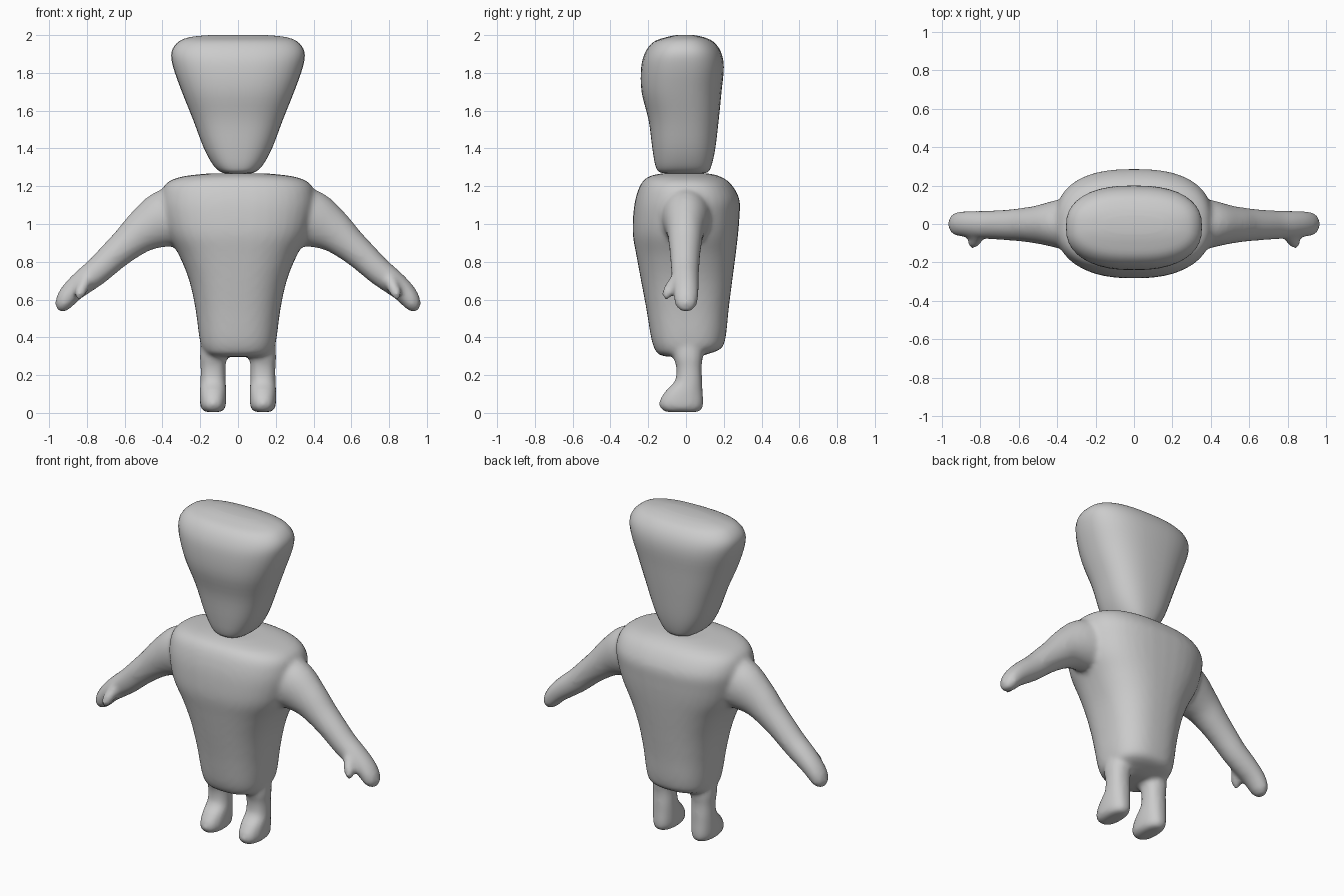
import bpy, bmesh, math
from mathutils import Vector

if "Cube" in bpy.data.objects:
    bpy.data.objects.remove(bpy.data.objects["Cube"])


def refine(rows, steps=4):
    """Catmull-Rom interpolation between rows of section numbers."""
    out = []
    n = len(rows)
    for i in range(n - 1):
        p0, p1, p2, p3 = (rows[min(max(k, 0), n - 1)] for k in (i - 1, i, i + 1, i + 2))
        for s in range(steps):
            t = s / steps
            out.append([0.5 * (2*b + (c - a)*t + (2*a - 5*b + 4*c - d)*t*t
                               + (3*b - a - 3*c + d)*t**3)
                        for a, b, c, d in zip(p0, p1, p2, p3)])
    out.append(list(rows[-1]))
    return out


def loft(bm, rings):
    """Skin closed rings of points and cap both ends."""
    loops = [[bm.verts.new(p) for p in r] for r in rings]
    n = len(loops[0])
    for a, b in zip(loops, loops[1:]):
        for i in range(n):
            bm.faces.new((a[i], a[(i + 1) % n], b[(i + 1) % n], b[i]))
    bm.faces.new(loops[0][::-1])
    bm.faces.new(loops[-1])


def upright(bm, rows, cx=0.0, power=2.5, n=40):
    """Rows: z, half width, y front, y back; superellipse sections."""
    rings = []
    for z, hw, y0, y1 in refine(rows):
        ring = []
        for i in range(n):
            a = 2 * math.pi * i / n
            c, s = math.cos(a), math.sin(a)
            ring.append((cx + hw * math.copysign(abs(c) ** (2 / power), c),
                         (y0 + y1) / 2 + (y1 - y0) / 2 * math.copysign(abs(s) ** (2 / power), s), z))
        rings.append(ring)
    loft(bm, rings)


def limb(bm, rows, side, n=24):
    """Rows: x, y, z, in-plane radius, depth radius; tube along its path."""
    rows = refine(rows)
    rings = []
    for k, (x, y, z, r, d) in enumerate(rows):
        a, b = rows[max(k - 1, 0)], rows[min(k + 1, len(rows) - 1)]
        t = Vector([b[j] - a[j] for j in range(3)]).normalized()
        u = t.cross(Vector((0, 1, 0))).normalized()
        v = u.cross(t)
        ring = []
        for i in range(n):
            w = 2 * math.pi * i / n
            p = Vector((x, y, z)) + u * r * math.cos(w) + v * d * math.sin(w)
            ring.append((side * p.x, p.y, p.z))
        rings.append(ring)
    loft(bm, rings)


def finish(bm, name):
    bmesh.ops.recalc_face_normals(bm, faces=bm.faces)
    me = bpy.data.meshes.new(name)
    bm.to_mesh(me)
    bm.free()
    for p in me.polygons:
        p.use_smooth = True
    ob = bpy.data.objects.new(name, me)
    bpy.context.collection.objects.link(ob)
    return ob


# Head: wedge, wide at the top
bm = bmesh.new()
upright(bm, [
    (1.265, 0.05, -0.08, 0.07), (1.275, 0.09, -0.14, 0.115), (1.31, 0.13, -0.162, 0.135),
    (1.40, 0.18, -0.178, 0.155), (1.55, 0.237, -0.198, 0.173), (1.70, 0.297, -0.235, 0.188),
    (1.83, 0.343, -0.237, 0.20), (1.91, 0.352, -0.215, 0.185), (1.965, 0.315, -0.17, 0.145),
    (1.99, 0.25, -0.10, 0.09), (2.0, 0.15, -0.05, 0.04)])
finish(bm, "head")

# Torso
bm = bmesh.new()
upright(bm, [
    (0.297, 0.11, -0.10, 0.06), (0.31, 0.16, -0.145, 0.11), (0.34, 0.19, -0.167, 0.185),
    (0.40, 0.205, -0.185, 0.21), (0.55, 0.225, -0.21, 0.226), (0.70, 0.258, -0.238, 0.245),
    (0.83, 0.31, -0.262, 0.262), (0.94, 0.37, -0.281, 0.275), (1.04, 0.40, -0.28, 0.283),
    (1.13, 0.41, -0.268, 0.283), (1.21, 0.385, -0.24, 0.24), (1.25, 0.30, -0.20, 0.185),
    (1.268, 0.15, -0.13, 0.12)])

for side in (1, -1):
    # Arm ending in a mitten hand
    limb(bm, [
        (0.30, 0, 1.05, 0.16, 0.15), (0.40, 0, 1.02, 0.15, 0.125), (0.50, -0.003, 0.965, 0.115, 0.10),
        (0.58, -0.004, 0.90, 0.092, 0.088), (0.66, -0.005, 0.83, 0.08, 0.08),
        (0.74, -0.005, 0.755, 0.073, 0.075), (0.81, -0.003, 0.70, 0.068, 0.072),
        (0.87, 0, 0.65, 0.06, 0.068), (0.912, 0, 0.60, 0.052, 0.063),
        (0.928, 0, 0.56, 0.04, 0.05), (0.93, 0, 0.535, 0.015, 0.02)], side)
    # Thumb
    limb(bm, [
        (0.79, -0.03, 0.73, 0.035, 0.035), (0.815, -0.07, 0.68, 0.033, 0.033),
        (0.838, -0.10, 0.63, 0.029, 0.029), (0.843, -0.105, 0.60, 0.012, 0.012)], side)
    # Leg and foot
    upright(bm, [
        (0.004, 0.045, -0.11, 0.07), (0.03, 0.066, -0.14, 0.09), (0.07, 0.07, -0.138, 0.092),
        (0.12, 0.07, -0.105, 0.088), (0.17, 0.067, -0.058, 0.086), (0.24, 0.066, -0.052, 0.083),
        (0.30, 0.07, -0.065, 0.088), (0.40, 0.06, -0.06, 0.08)], cx=side * 0.132, power=2.3, n=28)
body = finish(bm, "body")

# Fuse the body parts into one soft skin
rm = body.modifiers.new("fuse", 'REMESH')
rm.mode = 'VOXEL'
rm.voxel_size = 0.014
rm.use_smooth_shade = True
sm = body.modifiers.new("soften", 'SMOOTH')
sm.factor = 0.5
sm.iterations = 8
